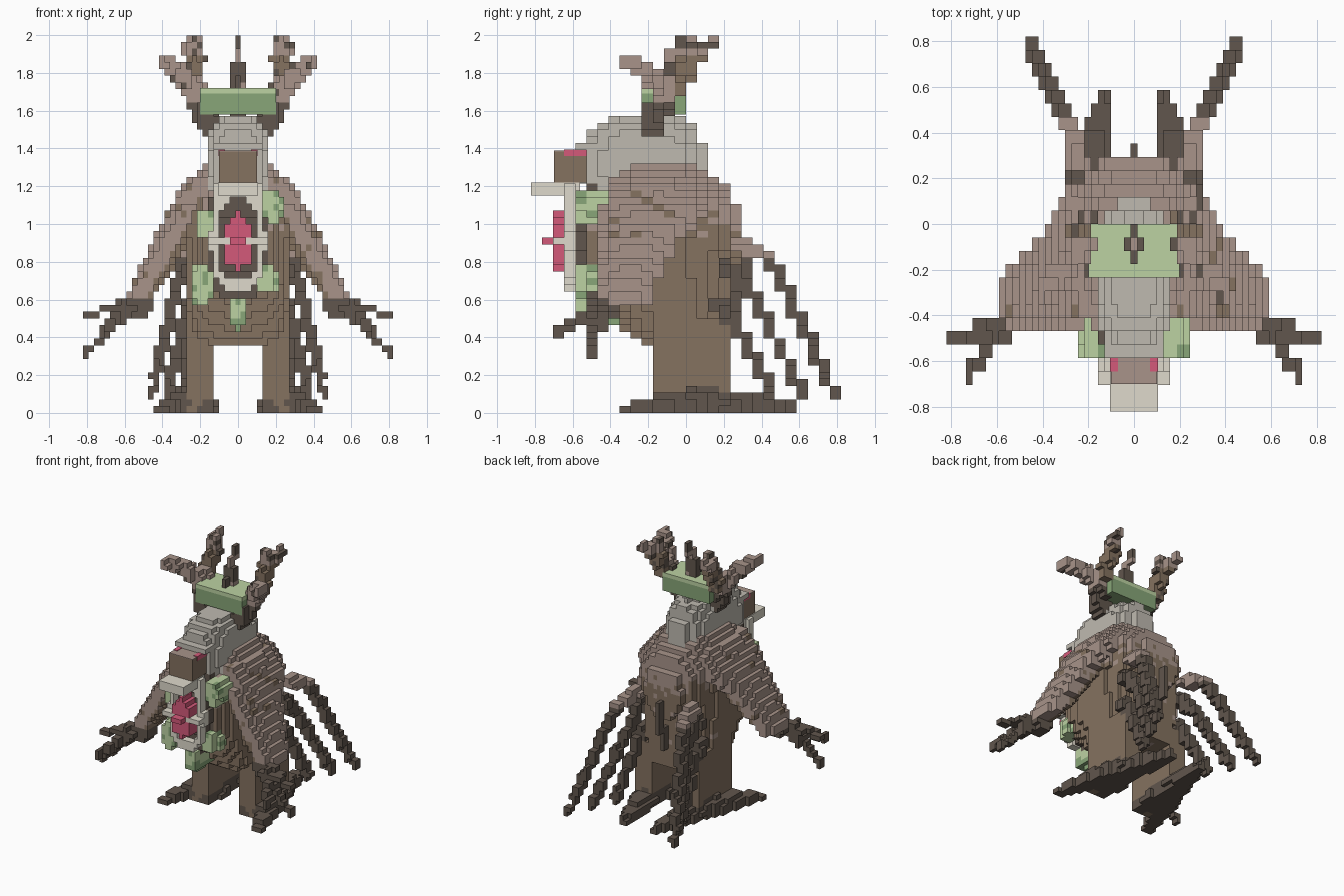
import bpy, bmesh, math, random
from mathutils import Vector

random.seed(4)
if "Cube" in bpy.data.objects:
    bpy.data.objects.remove(bpy.data.objects["Cube"], do_unlink=True)

CELL = Vector((0.0288, 0.0586, 0.0357))
taken = set()
MATS = {}


def material(name, code):
    rgb = [int(code[i:i + 2], 16) / 255 for i in (0, 2, 4)]
    col = [((c + 0.055) / 1.055) ** 2.4 for c in rgb] + [1]
    m = bpy.data.materials.new(name)
    m.use_nodes = True
    m.diffuse_color = col
    m.node_tree.nodes["Principled BSDF"].inputs["Base Color"].default_value = col
    MATS[name] = m


for name, code in (("bark", "857260"), ("rosy bark", "a8948a"), ("dark bark", "61564d"),
                   ("stone grey", "bfbab0"), ("bone", "dfdacc"), ("light leaf", "bcd2a2"),
                   ("deep leaf", "88a678"), ("heart pink", "d45a7a")):
    material(name, code)
NAMES = list(MATS)


def centre(c):
    return Vector((c[0] * CELL.x, (c[1] + .5) * CELL.y, (c[2] + .5) * CELL.z))


def cell_of(p):
    return (round(p[0] / CELL.x), math.floor(p[1] / CELL.y), math.floor(p[2] / CELL.z))


def fill(lo, hi, test):
    a, b = cell_of(lo), cell_of(hi)
    cells = ((i, j, k) for i in range(a[0], b[0] + 1) for j in range(a[1], b[1] + 1)
             for k in range(max(a[2], 0), b[2] + 1))
    return {c for c in cells if test(centre(c))}


def ellipsoid(mid, radii, power=2):
    mid, r = Vector(mid), Vector(radii)
    return fill(mid - r, mid + r,
                lambda p: sum(abs((p[n] - mid[n]) / r[n]) ** power for n in range(3)) <= 1)


def section(rows, z):
    # rows of (z, x, y, half width, half depth), ordered upward
    for a, b in zip(rows, rows[1:]):
        if a[0] <= z <= b[0]:
            t = (z - a[0]) / (b[0] - a[0])
            return [u + (v - u) * t for u, v in zip(a, b)][1:]
    return None


def loft(rows, power=2.5):
    def test(p):
        s = section(rows, p.z)
        return s and abs((p.x - s[0]) / s[2]) ** power + abs((p.y - s[1]) / s[3]) ** power <= 1
    return fill((-1, -1, rows[0][0]), (1, 1, rows[-1][0]), test)


def limb(points, r0, r1):
    # stepped, tapering branch along a polyline
    cells, n = set(), len(points) - 1
    for s, (a, b) in enumerate(zip(points, points[1:])):
        a, b = Vector(a), Vector(b)
        for q in range(25):
            p = a.lerp(b, q / 24)
            r = r0 + (r1 - r0) * (s + q / 24) / n
            cells.add(cell_of(p))
            cells |= ellipsoid(p, (r, r, r))
    return {c for c in cells if 0 <= c[2] < 56}


SIDES = ((1, 0, 0), (-1, 0, 0), (0, 1, 0), (0, -1, 0), (0, 0, 1), (0, 0, -1))


def part(name, cells, colour):
    # skin a set of cells with outward quads, skipping space already used
    cells = cells - taken
    taken.update(cells)
    bm, verts = bmesh.new(), {}

    def vert(c, off):
        key = tuple(2 * a + b for a, b in zip(c, off))
        if key not in verts:
            verts[key] = bm.verts.new([centre(c)[n] + off[n] * CELL[n] / 2 for n in range(3)])
        return verts[key]

    for c in sorted(cells):
        tone = colour if isinstance(colour, str) else colour(centre(c))
        for d in SIDES:
            if tuple(a + b for a, b in zip(c, d)) in cells:
                continue
            ax = next(n for n in range(3) if d[n])
            ring = []
            for u, v in ((-1, -1), (1, -1), (1, 1), (-1, 1))[::d[ax]]:
                off = list(d)
                off[(ax + 1) % 3], off[(ax + 2) % 3] = u, v
                ring.append(vert(c, off))
            bm.faces.new(ring).material_index = NAMES.index(tone)
    finish(name, bm, NAMES)


def box(name, lo, hi, tone):
    bm = bmesh.new()
    bmesh.ops.create_cube(bm, size=1)
    for v in bm.verts:
        v.co = [lo[n] + (v.co[n] + .5) * (hi[n] - lo[n]) for n in range(3)]
    finish(name, bm, [tone])


def finish(name, bm, tones):
    me = bpy.data.meshes.new(name)
    bm.to_mesh(me)
    bm.free()
    for t in tones:
        me.materials.append(MATS[t])
    bpy.context.collection.objects.link(bpy.data.objects.new(name, me))


def pair(name, cells, colour):
    part("left_" + name, cells, colour)
    part("right_" + name, {(-i, j, k) for i, j, k in cells},
         colour if isinstance(colour, str) else lambda p: colour(Vector((-p.x, p.y, p.z))))


def oval(p):
    return abs(p.x / .145) ** 2.6 + abs((p.z - .92) / .285) ** 2.6


# Rib ring, heart and hollow on the chest
part("rib_ring", fill((-.16, -.63, .62), (.16, -.59, 1.2), lambda p: .5 < oval(p) < 1 or
                      (p.z > 1.14 and abs(p.x) < .12))
     | fill((-.13, -.69, .91), (.13, -.59, .92), lambda p: abs(p.x) > .04), "bone")
part("heart", fill((-.1, -.69, .75), (.1, -.59, 1.05),
                   lambda p: abs(p.x / .08) ** 2.2 + abs((p.z - .91) / .145) ** 2.2 < 1)
     | fill((-.02, -.74, .91), (.02, -.7, .92), lambda p: True), "heart pink")
part("chest_hollow", fill((-.2, -.56, .6), (.2, -.48, 1.2), lambda p:
                          oval(p) < (1 if p.y < -.53 else 1.5)
                          and (p.y > -.53 or abs(p.z - .9) < .15)), "dark bark")

# Moss tufts
tufts = set()
for x, z, rx, rz in ((.185, 1.1, .05, .095), (-.17, 1.0, .045, .085), (-.19, .68, .055, .11),
                     (.15, .7, .055, .075)):
    tufts |= ellipsoid((x, -.5, z), (rx, .1, rz), 3)
tufts |= ellipsoid((0, -.47, .53), (.05, .12, .085), 3)
part("moss_tufts", tufts,
     lambda p: "deep leaf" if p.z < .5 or random.random() < .15 else "light leaf")

# Head, muzzle, eyes and jaw
box("muzzle", (-.1, -.7, 1.22), (.1, -.5, 1.385), "bark")
box("muzzle_top", (-.1, -.7, 1.385), (.1, -.5, 1.39), "rosy bark")
for s, side in ((1, "left"), (-1, "right")):
    x0, x1 = sorted((s * .07, s * .104))
    box(side + "_eye", (x0, -.645, 1.36), (x1, -.52, 1.394), "heart pink")
box("jaw", (-.105, -.82, 1.15), (.105, -.56, 1.22), "bone")
part("head", ellipsoid((0, -.23, 1.32), (.17, .34, .265), 2.5)
     | fill((-.11, -.55, 1.41), (.11, -.54, 1.42), lambda p: True), "stone grey")

# Leafy crown
box("crown", (-.2, -.235, 1.58), (.2, 0, 1.69), "deep leaf")
box("crown_top", (-.2, -.235, 1.69), (.2, 0, 1.72), "light leaf")


def antler_tone(p):
    dark = p.z < 1.64 or random.random() < .13
    return "dark bark" if dark else "bark" if p.y > -.03 and p.z < 1.9 else "rosy bark"


antler = limb([(.15, -.17, 1.52), (.2, -.14, 1.62), (.235, -.04, 1.76)], .068, .06)
antler |= limb([(.235, -.04, 1.76), (.225, .03, 1.88), (.22, .04, 1.98)], .06, .035)
antler |= limb([(.225, .02, 1.86), (.255, .09, 1.92), (.265, .14, 1.96)], .055, .03)
antler |= limb([(.22, -.1, 1.68), (.28, -.17, 1.76), (.34, -.23, 1.83), (.4, -.31, 1.85)], .062, .035)
antler |= limb([(.35, -.23, 1.82), (.38, -.26, 1.88)], .04, .025)
pair("antler", antler, antler_tone)
part("middle_antler", limb([(0, -.13, 1.6), (0, -.1, 1.82)], .045, .04)
     | limb([(0, -.1, 1.82), (0, -.03, 1.98)], .02, .015),
     lambda p: "rosy bark" if random.random() < .3 else "dark bark")

# Hands and arms
hand = limb([(.5, -.4, .57), (.6, -.46, .545)], .065, .06)
for tip in ((.8, -.49, .53), (.73, -.67, .42), (.8, -.5, .32)):
    hand |= limb([(.57, -.45, .55), tip], .05, .018)
pair("hand", hand, "dark bark")

ARM = [(.57, .54, -.34, .065, .13), (.75, .44, -.3, .09, .18), (.9, .36, -.25, .095, .21),
       (1.1, .26, -.16, .1, .29), (1.24, .2, -.17, .06, .22)]


def arm_tone(p):
    s = section(ARM, p.z)
    under = abs(p.x) < s[0] - .45 * s[2]
    return "bark" if under or random.random() < .05 else "rosy bark"


pair("arm", loft(ARM), arm_tone)

# Trailing roots behind, all in one upright plane per side
for n, (start, knee, end) in enumerate((((.28, .89), (.44, .83), (.79, .1)),
                                        ((.2, .76), (.33, .66), (.62, .1)),
                                        ((.18, .56), (.26, .48), (.45, .1)))):
    root = [(.245 + max(0, y - .36) * .5, y, z) for y, z in (start, knee, end)]
    pair("trailing_root_%d" % (n + 1), limb(root, .05, .03),
         lambda p: "rosy bark" if p.z > .83 else "dark bark")

# Feet with long claws, then legs
foot = limb([(.22, .1, .04), (.32, -.12, .04), (.41, -.33, .02)], .105, .03)
foot |= limb([(.22, .1, .04), (.17, .35, .05), (.13, .57, .02)], .1, .03)
foot |= limb([(.2, .05, .03), (.16, -.16, .02)], .09, .04)
pair("foot", foot, "dark bark")
pair("leg", loft([(0, .2, .03, .075, .2), (.15, .2, .03, .08, .2),
                  (.5, .2, .03, .085, .2)], 4), "bark")


# Torso
def torso_tone(p):
    if p.z > 1.0 + random.uniform(-.07, .07) and p.y > -.5:
        return "rosy bark"
    return "rosy bark" if random.random() < .03 else "bark"


part("torso", loft([(.35, 0, .02, .245, .21), (.45, 0, -.05, .26, .28), (.6, 0, -.1, .27, .35),
                    (.8, 0, -.15, .265, .42), (.9, 0, -.14, .265, .44), (1.1, 0, -.11, .28, .39),
                    (1.2, 0, -.12, .26, .33), (1.31, 0, -.16, .18, .24)], 2.8), torso_tone)
part("back_spine", limb([(0, .28, 1.05), (0, .31, .7), (0, .24, .5)], .03, .02), "dark bark")
